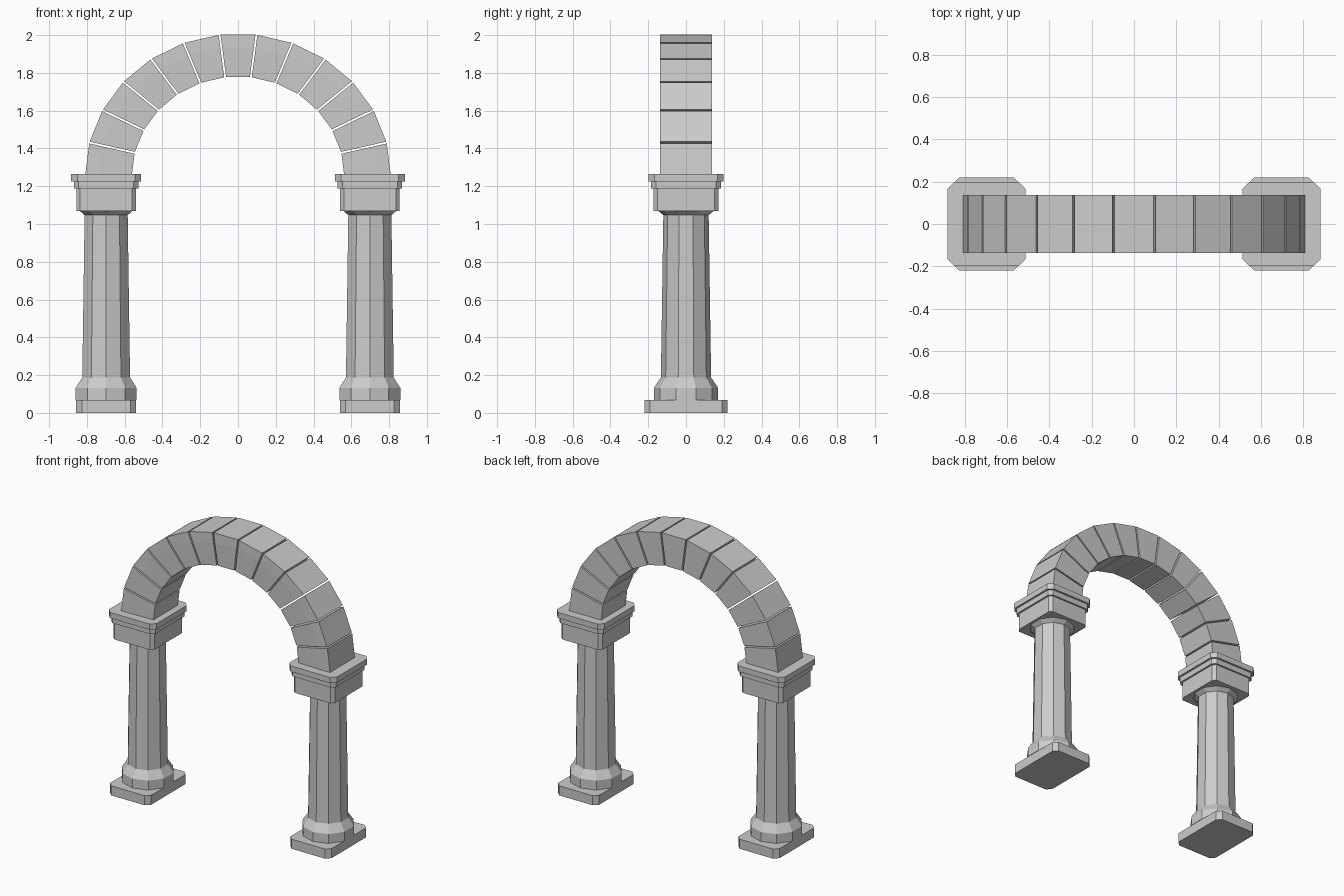
import bpy, bmesh
from math import sin, cos, pi

cube = bpy.data.objects.get("Cube")
if cube:
    bpy.data.objects.remove(cube, do_unlink=True)

STONE = bpy.data.materials.new("grey stone")
STONE.use_nodes = True
GREY = (0.6, 0.6, 0.6, 1)
STONE.diffuse_color = GREY
STONE.node_tree.nodes["Principled BSDF"].inputs["Base Color"].default_value = GREY


def loft(name, rings, location=(0, 0, 0)):
    """Closed solid through rings of equally many points."""
    bm = bmesh.new()
    loops = [[bm.verts.new(p) for p in ring] for ring in rings]
    n = len(loops[0])
    for a, b in zip(loops, loops[1:]):
        for i in range(n):
            j = (i + 1) % n
            bm.faces.new((a[i], a[j], b[j], b[i]))
    bm.faces.new(loops[0][::-1])
    bm.faces.new(loops[-1])
    bmesh.ops.recalc_face_normals(bm, faces=bm.faces)
    mesh = bpy.data.meshes.new(name)
    bm.to_mesh(mesh)
    bm.free()
    mesh.materials.append(STONE)
    obj = bpy.data.objects.new(name, mesh)
    obj.location = location
    bpy.context.collection.objects.link(obj)


def decagon(r, z):
    # flat sides face left and right
    return [(r * cos(pi * (i + 0.5) / 5), r * sin(pi * (i + 0.5) / 5), z) for i in range(10)]


def slab(hx, hy, cut, z):
    # rectangle with clipped corners
    quarter = [(hx, hy - cut), (hx - cut, hy)]
    half = quarter + [(-x, y) for x, y in quarter[::-1]]
    return [(x, y, z) for x, y in half + [(-x, -y) for x, y in half]]


# Columns
for side, sign in (("right", -1), ("left", 1)):
    at = (sign * 0.698, 0, 0)
    for part, hx, hy, cut, low, high in (
            ("plinth", 0.159, 0.22, 0.03, 0, 0.067),
            ("capital_block", 0.158, 0.172, 0.02, 1.07, 1.187),
            ("capital_band", 0.171, 0.184, 0.025, 1.187, 1.225),
            ("capital_slab", 0.185, 0.198, 0.032, 1.225, 1.265)):
        loft(f"{side}_{part}", [slab(hx, hy, cut, z) for z in (low, high)], at)
    shaft = ((0.17, 0.067), (0.17, 0.132), (0.133, 0.187), (0.12, 1.047), (0.148, 1.07))
    loft(f"{side}_shaft", [decagon(r, z) for r, z in shaft], at)

# Arch stones on an oval, with thin open joints
STONES = 13
SPRING = 1.25
GAP = 0.005


def joint(angle, shift):
    """Cross-section of the arch, with a faint crease along its front."""
    outer, inner = (0.81, 0.757), (0.563, 0.531)
    points = []
    for t, y in ((0, 0.137), (1, 0.137), (1, -0.137), (0.7, -0.138), (0, -0.133)):
        rx, rz = (i + (o - i) * t for o, i in zip(outer, inner))
        x = rx * cos(angle) - shift * sin(angle)
        z = SPRING + rz * sin(angle) + shift * cos(angle)
        points.append((x, y, z))
    return points


for k in range(STONES):
    start, end = pi * k / STONES, pi * (k + 1) / STONES
    loft(f"arch_stone_{k + 1}", [joint(start, GAP if k else 0),
                                 joint(end, -GAP if k < STONES - 1 else 0)])
